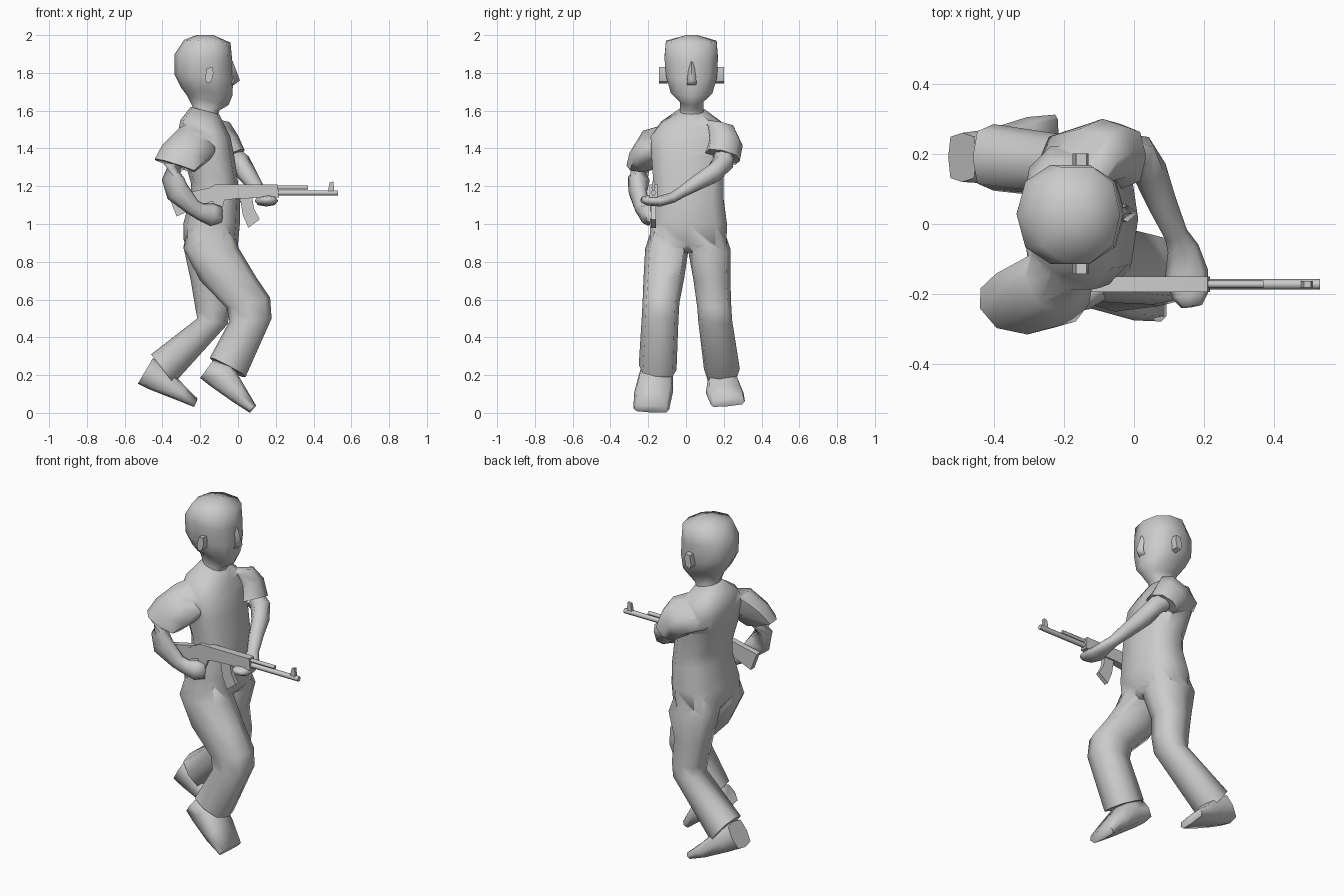
import bpy, bmesh, math
from mathutils import Vector


def finish(name, bm, angle=45):
    bmesh.ops.recalc_face_normals(bm, faces=bm.faces)
    me = bpy.data.meshes.new(name)
    bm.to_mesh(me)
    bm.free()
    me.shade_smooth()
    me.set_sharp_from_angle(angle=math.radians(angle))
    ob = bpy.data.objects.new(name, me)
    bpy.context.collection.objects.link(ob)
    return ob


def skin(name, frames, n=8, e=0.8, angle=75):
    """Skin rings given as (centre, u, v); e < 1 makes them squarer."""
    bm = bmesh.new()
    rings = []
    for c, u, v in frames:
        ring = []
        for i in range(n):
            a = 2 * math.pi * i / n
            s, k = round(math.sin(a), 6), round(math.cos(a), 6)
            ring.append(bm.verts.new(c + u * math.copysign(abs(k) ** e, k)
                                     + v * math.copysign(abs(s) ** e, s)))
        rings.append(ring)
    for r, q in zip(rings, rings[1:]):
        for i in range(n):
            j = (i + 1) % n
            bm.faces.new((r[i], r[j], q[j], q[i]))
    bm.faces.new(rings[0])
    bm.faces.new(rings[-1])
    return finish(name, bm, angle)


def slices(name, rows, **kw):
    """Rows: back x,z, front x,z, y min, y max, optional z tilt and x shear."""
    frames = []
    for xa, za, xb, zb, y0, y1, *t in rows:
        tilt, shear = (t + [0, 0])[:2]
        c = Vector(((xa + xb) / 2, (y0 + y1) / 2, (za + zb) / 2))
        u = Vector(((xb - xa) / 2, 0, (zb - za) / 2))
        frames.append((c, u, Vector((shear, (y1 - y0) / 2, tilt))))
    return skin(name, frames, **kw)


def tube(name, rows, **kw):
    """Rows: x, y, z, horizontal radius, vertical radius along a path."""
    pts = [Vector(r[:3]) for r in rows]
    frames = []
    for i, r in enumerate(rows):
        t = (pts[min(i + 1, len(pts) - 1)] - pts[max(i - 1, 0)]).normalized()
        u = t.cross(Vector((0, 0, 1))).normalized()
        frames.append((pts[i], u * r[3], t.cross(u) * r[4]))
    return skin(name, frames, **kw)


def plate(name, outline, y, half):
    """Side outline (x, z) extruded across y."""
    bm = bmesh.new()
    a, b = [[bm.verts.new((x, y + d, z)) for x, z in outline] for d in (-half, half)]
    bm.faces.new(a)
    bm.faces.new(b)
    for i in range(len(a)):
        j = (i + 1) % len(a)
        bm.faces.new((a[i], a[j], b[j], b[i]))
    return finish(name, bm, 30)


def weld(base, parts):
    """Union parts into base so no hidden walls remain."""
    bpy.context.view_layer.objects.active = base
    for p in parts:
        m = base.modifiers.new("weld", 'BOOLEAN')
        m.operation, m.solver, m.object = 'UNION', 'EXACT', p
        bpy.ops.object.modifier_apply(modifier=m.name)
        bpy.data.objects.remove(p)


# Head with neck, and face
head = slices("head", [
    (-.25, 1.55, -.11, 1.54, -.035, .095),
    (-.24, 1.62, -.10, 1.60, -.035, .095),
    (-.27, 1.68, -.05, 1.63, -.035, .095),
    (-.30, 1.72, -.03, 1.68, -.085, .145),
    (-.335, 1.79, -.025, 1.77, -.11, .17),
    (-.335, 1.90, -.03, 1.86, -.12, .175),
    (-.285, 1.975, -.04, 1.96, -.112, .168),
    (-.22, 2.00, -.13, 2.00, .0, .06)], n=10, e=.85)
slices("nose", [(-.05, 1.735, -.022, 1.735, .005, .055),
                (-.05, 1.755, .01, 1.76, .005, .055),
                (-.05, 1.85, -.027, 1.86, .018, .042)], n=4, e=1, angle=80)
for y in (-.12, .178):
    plate("ear", [(-.165, 1.745), (-.14, 1.755), (-.13, 1.80), (-.135, 1.83),
                  (-.165, 1.825), (-.175, 1.77)], y, .023)

# Torso
torso = slices("torso", [
    (-.25, .86, -.04, .85, -.13, .15),
    (-.287, .91, .0, .89, -.197, .222),
    (-.29, 1.00, .01, 1.00, -.20, .225),
    (-.25, 1.15, .012, 1.12, -.175, .205),
    (-.25, 1.22, .0, 1.22, -.18, .205),
    (-.29, 1.36, -.02, 1.36, -.19, .215),
    (-.32, 1.47, -.04, 1.46, -.195, .23),
    (-.305, 1.55, -.075, 1.53, -.135, .19),
    (-.25, 1.62, -.10, 1.58, -.04, .10)], n=10, e=.75, angle=80)

# Trouser legs: right leg bent forward, left leg trailing
right_leg = slices("right_trouser_leg", [
    (-.265, .97, -.025, .96, -.185, -.003),
    (-.289, .87, .005, .87, -.216, .014),
    (-.20, .70, .095, .72, -.225, -.01),
    (-.06, .555, .17, .61, -.23, -.035),
    (-.045, .485, .178, .50, -.235, -.04),
    (-.15, .29, .04, .19, -.25, -.05, -.012)], e=.7)
left_leg = slices("left_trouser_leg", [
    (-.265, .97, -.03, .95, .01, .205),
    (-.289, .88, .0, .85, .01, .236),
    (-.25, .70, -.05, .70, .04, .235),
    (-.225, .55, -.04, .56, .06, .24),
    (-.215, .50, -.055, .47, .065, .245),
    (-.46, .31, -.34, .155, .095, .285)], e=.7)

# Shoes
slices("right_shoe", [
    (-.20, .185, -.13, .28, -.23, -.07),
    (-.15, .145, -.03, .255, -.25, -.07),
    (-.03, .06, .03, .15, -.275, -.07),
    (.06, .002, .095, .04, -.278, -.09, -.005)], e=.5)
slices("left_shoe", [
    (-.53, .155, -.45, .29, .12, .26),
    (-.47, .125, -.36, .23, .115, .27),
    (-.33, .07, -.28, .14, .105, .305),
    (-.235, .035, -.215, .075, .13, .312, .008)], e=.5)

# Short sleeves, welded with the trousers into one suit
right_sleeve = slices("right_sleeve", [
    (-.25, 1.54, -.09, 1.42, -.13, -.02),
    (-.31, 1.51, -.12, 1.375, -.25, -.07, 0, -.02),
    (-.40, 1.42, -.16, 1.33, -.30, -.12, 0, -.03),
    (-.44, 1.345, -.23, 1.275, -.315, -.165, 0, -.03)], e=.8)
left_sleeve = slices("left_sleeve", [
    (-.28, 1.46, -.09, 1.55, .05, .19),
    (-.27, 1.40, -.045, 1.54, .10, .27),
    (-.18, 1.36, .0, 1.47, .11, .30),
    (-.11, 1.32, .035, 1.39, .10, .285, -.02)], e=.8)
weld(torso, [right_leg, left_leg, right_sleeve, left_sleeve, head])
torso.name = "head_and_suit"
torso.data.set_sharp_from_angle(angle=math.radians(70))

# Bare arms and hands
tube("right_arm", [(-.335, -.24, 1.31, .05, .07), (-.345, -.25, 1.24, .05, .065),
                   (-.32, -.255, 1.17, .05, .065), (-.24, -.235, 1.09, .038, .045),
                   (-.20, -.22, 1.065, .035, .045), (-.14, -.20, 1.05, .045, .06),
                   (-.09, -.185, 1.05, .03, .045)], e=.95)
tube("left_arm", [(-.03, .20, 1.36, .058, .055), (.01, .20, 1.33, .058, .055),
                  (.045, .15, 1.27, .05, .052), (.08, .06, 1.22, .042, .042),
                  (.12, -.03, 1.165, .034, .03), (.14, -.07, 1.14, .045, .028),
                  (.15, -.14, 1.12, .062, .028), (.16, -.205, 1.125, .052, .026),
                  (.165, -.235, 1.13, .03, .015)], e=.95)

# Rifle
GY = -.172
plate("rifle_body", [(-.20, 1.165), (-.12, 1.21), (.21, 1.21), (.217, 1.14),
                     (.0, 1.135), (-.16, 1.115)], GY, .022)
plate("rifle_stock", [(-.16, 1.19), (-.15, 1.115), (-.325, 1.04), (-.365, 1.145)], GY, .018)
plate("rifle_grip", [(-.13, 1.13), (-.07, 1.13), (-.11, 1.0), (-.15, 1.01)], GY, .016)
plate("rifle_magazine", [(.01, 1.14), (.075, 1.14), (.085, 1.08), (.115, 1.025),
                         (.055, .98), (.025, 1.05)], GY, .013)
plate("front_sight", [(.475, 1.17), (.485, 1.22), (.505, 1.225), (.51, 1.17)], GY, .009)
tube("rifle_barrel", [(.20, GY, 1.165, .015, .015), (.53, GY, 1.165, .015, .015)], n=6, e=1)
tube("gas_tube", [(.20, GY, 1.193, .011, .011), (.37, GY, 1.193, .011, .011)], n=6, e=1)
